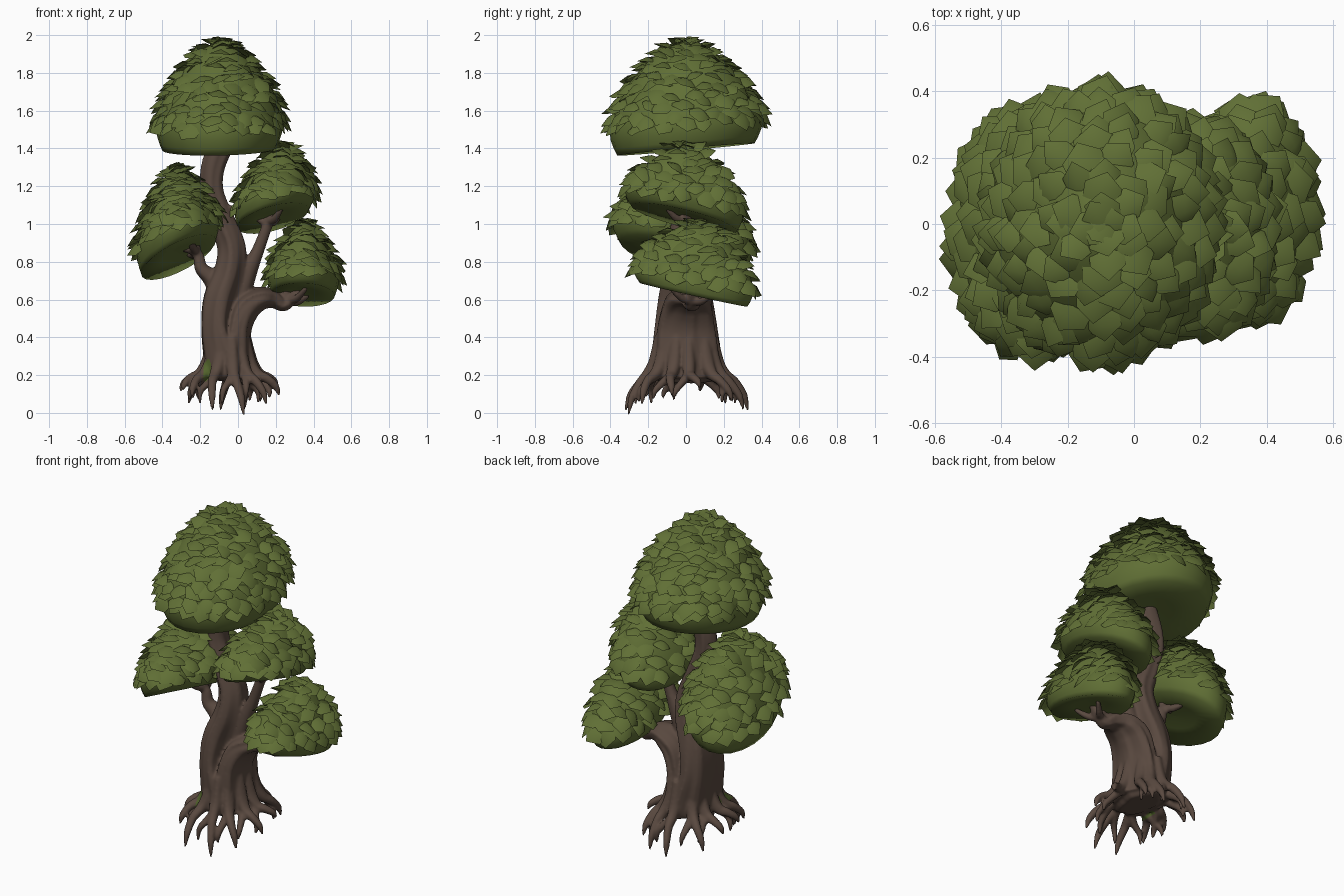
import bpy, bmesh, math, random
from mathutils import Vector

if "Cube" in bpy.data.objects:
    bpy.data.objects.remove(bpy.data.objects["Cube"])

random.seed(7)


def material(name, rgb):
    m = bpy.data.materials.new(name)
    m.diffuse_color = (*rgb, 1)
    m.use_nodes = True
    m.node_tree.nodes["Principled BSDF"].inputs["Base Color"].default_value = m.diffuse_color
    return m


BARK = material("bark brown", (0.100, 0.066, 0.050))
LEAF = material("leaf green", (0.118, 0.160, 0.036))
MOSS = material("moss green", (0.085, 0.125, 0.025))


def add_object(name, bm, mat):
    for f in bm.faces:
        f.smooth = True
    me = bpy.data.meshes.new(name)
    bm.to_mesh(me)
    bm.free()
    me.materials.append(mat)
    ob = bpy.data.objects.new(name, me)
    bpy.context.collection.objects.link(ob)
    return ob


def spline(pts, steps):
    """Catmull-Rom interpolation of tuples of any length."""
    out = []
    for i in range(len(pts) - 1):
        p0, p1 = pts[max(i - 1, 0)], pts[i]
        p2, p3 = pts[i + 1], pts[min(i + 2, len(pts) - 1)]
        for k in range(steps):
            t = k / steps
            out.append(tuple(0.5 * (2 * b + (c - a) * t + (2 * a - 5 * b + 4 * c - d) * t * t
                                    + (3 * b - a - 3 * c + d) * t ** 3)
                             for a, b, c, d in zip(p0, p1, p2, p3)))
    return out + [tuple(pts[-1])]


def tube(bm, pts, flute=0.0, lobes=5, sides=28):
    """Closed swept tube; each point is x, y, z, radius, radius along the side axis."""
    path = spline(pts, 6)
    span = Vector(pts[-1][:3]) - Vector(pts[0][:3])
    ref = Vector((0, 1, 0)) if abs(span.y) < abs(span.x) + 0.02 else Vector((1, 0, 0))
    rings = []
    for i, p in enumerate(path):
        t = (Vector(path[min(i + 1, len(path) - 1)][:3]) - Vector(path[max(i - 1, 0)][:3])).normalized()
        side = (ref - t * ref.dot(t)).normalized()
        other = side.cross(t)
        ring = []
        for k in range(sides):
            a = 2 * math.pi * k / sides
            w = 1 + flute * (math.sin(lobes * a + i * 0.09) + 0.5 * math.sin((2 * lobes - 1) * a - i * 0.05))
            ring.append(bm.verts.new(Vector(p[:3]) + (other * math.cos(a) * p[3] + side * math.sin(a) * p[4]) * w))
        rings.append(ring)
    for r, q in zip(rings, rings[1:]):
        for k in range(sides):
            j = (k + 1) % sides
            bm.faces.new((r[k], r[j], q[j], q[k]))
    bm.faces.new(rings[0][::-1])
    bm.faces.new(rings[-1])


def limb(bm, *pts):
    tube(bm, [(x, y, z, r, r) for x, y, z, r in pts], 0.04, 3, 16)


# trunk, flattened from left to right
bm = bmesh.new()
tube(bm, [(-0.05, 0, 0.165, 0.08, 0.13), (-0.05, 0, 0.20, 0.125, 0.185), (-0.075, 0, 0.30, 0.112, 0.18),
          (-0.11, 0, 0.45, 0.088, 0.165), (-0.095, 0, 0.60, 0.09, 0.145), (-0.045, 0, 0.75, 0.08, 0.115),
          (-0.035, 0, 0.88, 0.073, 0.09), (-0.085, 0, 1.02, 0.066, 0.075), (-0.135, 0, 1.17, 0.06, 0.065),
          (-0.13, 0, 1.30, 0.062, 0.062), (-0.08, 0, 1.43, 0.065, 0.065)], 0.06)
# thick arching right limb
tube(bm, [(0.0, 0, 0.18, 0.09, 0.14), (-0.005, 0, 0.32, 0.075, 0.165), (0.0, 0, 0.45, 0.07, 0.155),
          (0.04, 0.01, 0.555, 0.075, 0.135), (0.12, 0.02, 0.605, 0.06, 0.11), (0.19, 0.03, 0.60, 0.046, 0.065),
          (0.245, 0.03, 0.57, 0.032, 0.04), (0.30, 0.03, 0.62, 0.026, 0.03), (0.34, 0.03, 0.70, 0.018, 0.02)],
     0.06, 6)
# limbs that carry the clusters
limb(bm, (-0.07, 0, 0.60, 0.06), (-0.14, 0, 0.71, 0.048), (-0.195, -0.01, 0.765, 0.035),
     (-0.215, -0.01, 0.84, 0.028), (-0.28, -0.02, 0.875, 0.025), (-0.38, -0.02, 0.88, 0.016))
limb(bm, (0.01, 0, 0.62, 0.055), (0.06, 0, 0.76, 0.045), (0.105, 0, 0.86, 0.033),
     (0.15, 0, 0.98, 0.028), (0.18, 0, 1.05, 0.025), (0.20, 0, 1.13, 0.018))
# forked twigs reaching into the clusters
for base, tips in [((-0.22, -0.01, 0.85), [(-0.26, -0.14, 0.94), (-0.27, 0.13, 0.85), (-0.22, -0.02, 0.97)]),
                   ((0.16, 0, 1.01), [(0.23, -0.10, 1.08), (0.22, 0.12, 1.04), (0.08, 0.02, 1.06)]),
                   ((0.27, 0.03, 0.59), [(0.36, -0.08, 0.66), (0.37, 0.13, 0.62), (0.24, 0.03, 0.68)]),
                   ((-0.12, 0, 1.10), [(-0.03, -0.03, 1.09), (-0.20, 0.04, 1.20)])]:
    b = Vector(base)
    for tip in tips:
        t = Vector(tip)
        m = (b + t) / 2 - Vector((0, 0, 0.015))
        limb(bm, (*b, 0.024), (*m, 0.02), (*t, 0.012))

# ring of claw-like roots, lowest at front and back
ROOTS = 12
for i in range(ROOTS):
    a = 2 * math.pi * (i + 0.25) / ROOTS + random.uniform(-0.12, 0.12)
    reach = random.uniform(0.94, 1.06)
    low = 0.125 - 0.13 * abs(math.sin(a)) ** 1.3 + random.uniform(0, 0.03)

    def at(fx, fy, z, r, turn=0.0):
        return (-0.045 + fx * math.cos(a + turn), fy * math.sin(a + turn), z, r)

    limb(bm, at(0.085, 0.14, 0.40, 0.03), at(0.115, 0.165, 0.27, 0.036), at(0.16, 0.205, 0.205, 0.03),
         at(0.215 * reach, 0.265 * reach, 0.155 + low * 0.25, 0.024, 0.05),
         at(0.255 * reach, 0.315 * reach, 0.075 + low * 0.65, 0.019, 0.12),
         at(0.27 * reach, 0.335 * reach, low - 0.008, 0.006, 0.15))
    turn = random.choice((-0.3, -0.24, 0.3))
    limb(bm, at(0.14, 0.185, 0.205, 0.026), at(0.18, 0.235, 0.16, 0.021, turn * 0.6),
         at(0.215, 0.265, 0.115, 0.016, turn), at(0.215, 0.27, 0.045 + low * 0.25, 0.007, turn * 1.1))

# fuse trunk, limbs and roots into one smooth skin
raw = add_object("trunk_raw", bm, BARK)
rm = raw.modifiers.new("fuse", 'REMESH')
rm.mode, rm.voxel_size = 'VOXEL', 0.0085
sm = raw.modifiers.new("soften", 'SMOOTH')
sm.factor, sm.iterations = 0.5, 3
me = bpy.data.meshes.new_from_object(raw.evaluated_get(bpy.context.evaluated_depsgraph_get()))
bpy.data.objects.remove(raw, do_unlink=True)
me.name = "trunk_and_roots"
me.materials.clear()
me.materials.append(BARK)
me.materials.append(MOSS)
for f in me.polygons:
    x, y, z = f.center
    f.use_smooth = True
    # small moss patch on the front left
    patch = ((x + 0.165) / 0.022) ** 2 + ((z - 0.225 - 0.8 * (x + 0.165)) / 0.055) ** 2 < 1
    f.material_index = 1 if patch and y < -0.03 else 0
bpy.context.collection.objects.link(bpy.data.objects.new("trunk_and_roots", me))

# dome profile: radius and height fractions from rim to apex
PROFILE = spline([(0.89, 0), (0.98, 0.14), (0.97, 0.30), (0.87, 0.48), (0.69, 0.67),
                  (0.45, 0.84), (0.22, 0.95), (0.0, 1.0)], 6)
# leaf outline: across, down, lift
LEAF_SHAPE = [(0.05, -0.5, -0.022), (0.46, -0.34, -0.026), (0.52, 0.2, -0.008),
              (0.1, 0.62, 0.008), (-0.46, 0.32, -0.006), (-0.5, -0.3, -0.026)]


def foliage(name, cx, cy, cz, rx, ry, height, sx, sy, lean):
    """Tilted dome with a flat underside, covered in shingled leaves."""
    def place(r, h, a):
        dx, dy = rx * r * math.cos(a), ry * r * math.sin(a)
        return Vector((cx + dx + lean * h, cy + dy, cz + height * h + (sx * dx + sy * dy) * (1 - h)))

    def dome(s, a):
        u = min(max(s, 0), 0.9999) * (len(PROFILE) - 1)
        i = int(u)
        p, q, f = PROFILE[i], PROFILE[i + 1], u - int(u)
        return place(p[0] + (q[0] - p[0]) * f, p[1] + (q[1] - p[1]) * f, a)

    # smooth shell, starting from the middle of the underside
    bm = bmesh.new()
    n = 24
    section = [(0.02, 0.04), (0.4, 0.03)] + PROFILE[::3] + [(0.02, 1.0)]
    rings = [[bm.verts.new(place(r, h, 2 * math.pi * k / n)) for k in range(n)]
             for r, h in section if r > 0.01]
    for r, q in zip(rings, rings[1:]):
        for k in range(n):
            j = (k + 1) % n
            bm.faces.new((r[k], r[j], q[j], q[k]))
    bm.faces.new(rings[0][::-1])
    bm.faces.new(rings[-1])
    add_object(name + "_shell", bm, LEAF)

    # staggered rows of cupped leaves whose tips stand off the dome
    bm = bmesh.new()
    rows = round((height + 0.55 * (rx + ry) / 2) / 0.066)
    for row in range(rows):
        s0 = 0.25 + 0.74 * row / (rows - 1)
        ring_r = (dome(s0, 0) - dome(s0, math.pi)).length / 4 + (dome(s0, 1.57) - dome(s0, -1.57)).length / 4
        count = max(4, round(2 * math.pi * ring_r / 0.092))
        for k in range(count):
            a = 2 * math.pi * (k + 0.5 * (row % 2) + random.uniform(-0.25, 0.25)) / count
            s = s0 + random.uniform(-0.025, 0.02)
            c = dome(s, a)
            down = (dome(s - 0.03, a) - dome(s + 0.01, a)).normalized()
            across = (dome(s, a + 0.05) - dome(s, a - 0.05)).normalized()
            out = across.cross(-down).normalized()
            across = down.cross(out).normalized()
            # spin about the normal, then swing the tip outwards, then roll a little
            spin, swing, roll = random.uniform(-0.5, 0.5), random.uniform(0.2, 0.6), random.uniform(-0.25, 0.25)
            across, down = (across * math.cos(spin) + down * math.sin(spin),
                            down * math.cos(spin) - across * math.sin(spin))
            down, out = (down * math.cos(swing) + out * math.sin(swing),
                         out * math.cos(swing) - down * math.sin(swing))
            across, out = (across * math.cos(roll) + out * math.sin(roll),
                           out * math.cos(roll) - across * math.sin(roll))
            w, l = random.uniform(0.095, 0.13), random.uniform(0.1, 0.13)
            c += out * random.uniform(0.002, 0.012)
            edge = [bm.verts.new(c + across * u * w + down * v * l + out * o) for u, v, o in LEAF_SHAPE]
            mid = bm.verts.new(c + out * 0.016 + down * 0.01)
            for i in range(6):
                bm.faces.new((mid, edge[i - 1], edge[i]))
    add_object(name + "_leaves", bm, LEAF)


foliage("top_foliage", -0.10, 0.0, 1.395, 0.338, 0.408, 0.575, 0.02, 0.09, 0.01)
foliage("left_foliage", -0.315, -0.02, 0.825, 0.222, 0.37, 0.47, 0.45, -0.25, 0.0)
foliage("upper_right_foliage", 0.185, -0.01, 1.03, 0.212, 0.315, 0.385, 0.25, -0.24, 0.05)
foliage("lower_right_foliage", 0.345, 0.04, 0.625, 0.188, 0.32, 0.38, -0.03, -0.22, 0.01)
